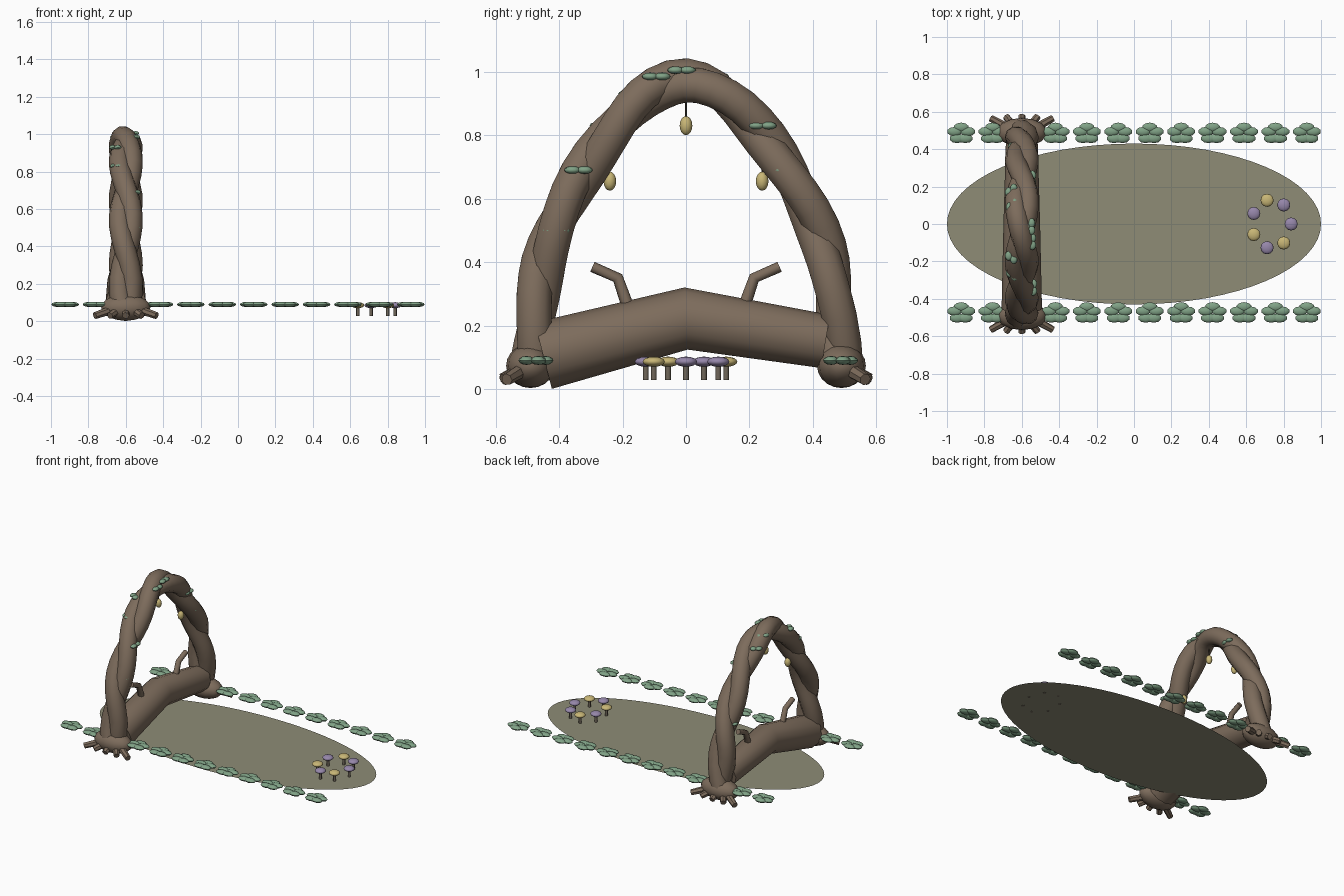
import bpy, bmesh, math
from mathutils import Vector, Matrix

if "Cube" in bpy.data.objects:
    bpy.data.objects.remove(bpy.data.objects["Cube"])


def material(name, rgb):
    m = bpy.data.materials.new(name)
    lin = [((c / 255 + 0.055) / 1.055) ** 2.4 for c in rgb]
    m.diffuse_color = (*lin, 1)
    m.use_nodes = True
    m.node_tree.nodes["Principled BSDF"].inputs["Base Color"].default_value = m.diffuse_color
    return m


BARK = material("bark brown", (125, 108, 92))
MOSS = material("moss ground", (142, 140, 118))
LEAF = material("leaf green", (128, 162, 134))
PURPLE = material("mushroom purple", (150, 135, 170))
GOLD = material("pale gold", (200, 182, 118))
STEM = material("stem grey brown", (112, 103, 90))
CORD = material("dark cord", (70, 62, 52))


def finish(name, bm, mat, angle=50):
    bmesh.ops.recalc_face_normals(bm, faces=bm.faces)
    me = bpy.data.meshes.new(name)
    bm.to_mesh(me)
    bm.free()
    me.materials.append(mat)
    ob = bpy.data.objects.new(name, me)
    bpy.context.collection.objects.link(ob)
    bpy.ops.object.select_all(action='DESELECT')
    bpy.context.view_layer.objects.active = ob
    ob.select_set(True)
    bpy.ops.object.shade_smooth_by_angle(angle=math.radians(angle))
    return ob


def ball(bm, loc, size, u=12, v=8):
    mat = Matrix.Translation(loc) @ Matrix.Diagonal((*size, 1))
    bmesh.ops.create_uvsphere(bm, u_segments=u, v_segments=v, radius=1, matrix=mat)


def tube(bm, path, radii, sides=8):
    path = [Vector(p) for p in path]
    rings = []
    for i, p in enumerate(path):
        t = (path[min(i + 1, len(path) - 1)] - path[max(i - 1, 0)]).normalized()
        ref = Vector((1, 0, 0)) if abs(t.x) < 0.8 else Vector((0, 1, 0))
        a = (ref - t * ref.dot(t)).normalized()
        b = t.cross(a)
        rings.append([bm.verts.new(p + radii[i] * (a * math.cos(k * math.tau / sides)
                      + b * math.sin(k * math.tau / sides))) for k in range(sides)])
    for r, s in zip(rings, rings[1:]):
        for k in range(sides):
            n = (k + 1) % sides
            bm.faces.new((r[k], r[n], s[n], s[k]))
    bm.faces.new(rings[0])
    bm.faces.new(rings[-1])


X0 = -0.6  # plane of the arch

# flat mossy clearing
bm = bmesh.new()
bmesh.ops.create_circle(bm, cap_ends=True, segments=64, radius=1,
                        matrix=Matrix.Translation((0, 0, 0.03)) @ Matrix.Diagonal((1, 0.43, 1, 1)))
finish("clearing_ground", bm, MOSS)

# two strands twisted together into an arch
half = [(0.49, 0.06), (0.465, 0.3), (0.435, 0.45), (0.36, 0.62), (0.25, 0.79), (0.13, 0.92)]
ctrl = [Vector((-y, z)) for y, z in half] + [Vector((0, 0.973))] + \
       [Vector((y, z)) for y, z in reversed(half)]
ctrl = [2 * ctrl[0] - ctrl[1]] + ctrl + [2 * ctrl[-1] - ctrl[-2]]
line = []
for i in range(1, len(ctrl) - 2):
    p0, p1, p2, p3 = ctrl[i - 1:i + 3]
    for s in (0, 1 / 3, 2 / 3):
        line.append(0.5 * (2 * p1 + (p2 - p0) * s + (2 * p0 - 5 * p1 + 4 * p2 - p3) * s * s
                           + (3 * p1 - p0 - 3 * p2 + p3) * s ** 3))
line.append(ctrl[-2])
length = [0]
for a, b in zip(line, line[1:]):
    length.append(length[-1] + (b - a).length)
for strand in (0, 1):
    pts = []
    for i, p in enumerate(line):
        d = (line[min(i + 1, len(line) - 1)] - line[max(i - 1, 0)]).normalized()
        phi = math.tau * 3 * (length[i] / length[-1] - 0.39) + strand * math.pi
        off = 0.016 * math.sin(phi)
        pts.append((X0 + 0.033 * math.cos(phi), p.x - d.y * off, p.y + d.x * off))
    bm = bmesh.new()
    tube(bm, pts, [0.058] * len(pts), 10)
    finish(f"arch_strand_{strand + 1}", bm, BARK)

# fallen log across the arch, bent in the middle
bm = bmesh.new()
tube(bm, [(X0, -0.45, 0.105), (X0, 0, 0.222), (X0, 0.44, 0.15)], [0.108, 0.098, 0.085], 12)
finish("fallen_log", bm, BARK, 40)

# broken branch stubs on the log
for s, side in ((-1, "front"), (1, "back")):
    bm = bmesh.new()
    tube(bm, [(X0, s * 0.18, 0.25), (X0, s * 0.215, 0.35), (X0, s * 0.295, 0.385)],
         [0.02, 0.018, 0.017], 8)
    finish(f"{side}_branch_stub", bm, BARK)

# knotted feet with spreading roots
for s, side in ((-1, "front"), (1, "back")):
    bm = bmesh.new()
    ball(bm, (X0, s * 0.49, 0.073), (0.135, 0.077, 0.07), 14, 10)
    finish(f"{side}_foot", bm, BARK)
    bm = bmesh.new()
    for dx, dy in ((-0.165, 0.075), (-0.085, 0.085), (0, 0.09), (0.085, 0.085), (0.165, 0.075)):
        tube(bm, [(X0 + dx * 0.3, s * 0.5, 0.07), (X0 + dx, s * (0.49 + dy), 0.03)],
             [0.024, 0.019], 7)
    finish(f"{side}_roots", bm, BARK)

# leaf tufts on the arch, alternating sides
bm = bmesh.new()
for dx, y, z in ((0.05, -0.41, 0.5), (0.05, -0.34, 0.69), (-0.05, -0.26, 0.83),
                 (-0.055, -0.17, 0.93), (0.045, -0.095, 0.985), (0.04, -0.015, 1.005),
                 (-0.05, 0.09, 0.985), (-0.055, 0.17, 0.925), (0.045, 0.24, 0.83),
                 (0.05, 0.315, 0.69), (-0.04, 0.41, 0.5)):
    for ox, oy in ((0.012, -0.018), (0.012, 0.02), (-0.015, 0)):
        ball(bm, (X0 + dx + ox, y + oy, z), (0.02, 0.026, 0.012), 10, 6)
finish("arch_leaves", bm, LEAF)

# hanging fruits on cords
fruit, cord = bmesh.new(), bmesh.new()
for y, z, top in ((0, 0.83, 0.92), (-0.24, 0.655, 0.76), (0.24, 0.655, 0.76)):
    ball(fruit, (X0, y, z), (0.02, 0.02, 0.03))
    tube(cord, [(X0, y, z + 0.02), (X0, y, top)], [0.003, 0.003], 6)
finish("hanging_fruits", fruit, GOLD)
finish("fruit_cords", cord, CORD)

# rows of leafy plants along both sides
for s, side in ((-1, "front"), (1, "back")):
    bm = bmesh.new()
    for i in range(12):
        x = (i - 5.5) * 0.168
        for k in range(5):
            a = math.radians(90 + 72 * k)
            ball(bm, (x + 0.037 * math.cos(a), s * 0.48 + 0.004 + 0.033 * math.sin(a), 0.09),
                 (0.041, 0.025, 0.014), 10, 6)
    finish(f"{side}_plant_row", bm, LEAF)

# ring of seven mushrooms
stems, purple, gold = bmesh.new(), bmesh.new(), bmesh.new()
for k in range(7):
    a = math.tau * k / 7
    x, y = 0.735 + 0.105 * math.cos(a), 0.13 * math.sin(a)
    tube(stems, [(x, y, 0.029), (x, y, 0.085)], [0.009, 0.009], 8)
    ball(purple if k == 0 or k % 2 else gold, (x, y, 0.086), (0.035, 0.035, 0.016))
finish("mushroom_stems", stems, STEM)
finish("purple_mushroom_caps", purple, PURPLE)
finish("gold_mushroom_caps", gold, GOLD)
